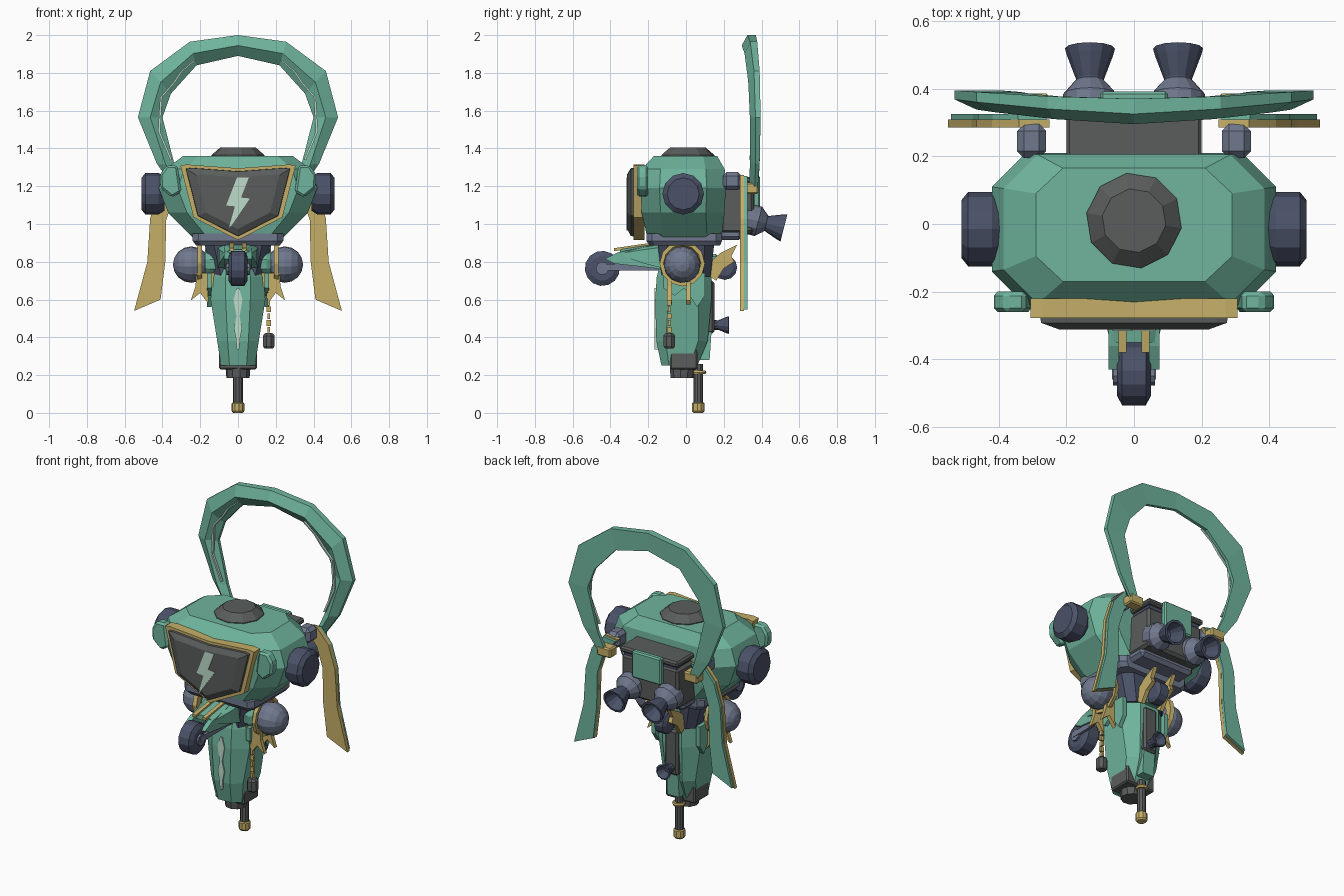
import bpy, bmesh
from math import sin, cos, pi
from mathutils import Vector

if "Cube" in bpy.data.objects:
    bpy.data.objects.remove(bpy.data.objects["Cube"])

COL = dict(green=(.16, .46, .34), gold=(.56, .43, .14), navy=(.07, .085, .14),
           dark=(.10, .11, .105), steel=(.16, .19, .27), pale=(.52, .72, .6))
MATS = {}
for n, c in COL.items():
    MATS[n] = bpy.data.materials.new(n)
    MATS[n].diffuse_color = (*c, 1)


def loft(name, rings, mat, mirror=False, bevel=0, smooth=False):
    """Skin equal-length rings of points, capping both ends."""
    bm = bmesh.new()
    vs = [[bm.verts.new(p) for p in r] for r in rings]
    n = len(vs[0])
    for a, b in zip(vs, vs[1:]):
        for i in range(n):
            j = (i + 1) % n
            bm.faces.new((a[i], a[j], b[j], b[i]))
    bm.faces.new(vs[0])
    bm.faces.new(vs[-1])
    bmesh.ops.recalc_face_normals(bm, faces=bm.faces)
    me = bpy.data.meshes.new(name)
    bm.to_mesh(me)
    bm.free()
    me.materials.append(MATS[mat])
    ob = bpy.data.objects.new(name, me)
    bpy.context.collection.objects.link(ob)
    if bevel:
        m = ob.modifiers.new("Bevel", 'BEVEL')
        m.width, m.segments = bevel, 1
    if mirror:
        m = ob.modifiers.new("Mirror", 'MIRROR')
        m.use_mirror_merge = False
    return ob


def prism(name, pts, d0, d1, mat, axis='y', **k):
    """Extrude an outline: (x,z) along y, or (y,z) along x."""
    f = (lambda a, b, d: (a, d, b)) if axis == 'y' else (lambda a, b, d: (d, a, b))
    return loft(name, [[f(a, b, d) for a, b in pts] for d in (d0, d1)], mat, **k)


def box(name, x, y, z, mat, **k):
    return prism(name, [(x[0], z[0]), (x[1], z[0]), (x[1], z[1]), (x[0], z[1])], *y, mat, **k)


def turned(name, o, d, prof, mat, n=12, **k):
    """Surface of revolution from o along d; prof = (distance, radius)."""
    o, d = Vector(o), Vector(d).normalized()
    u = d.orthogonal().normalized()
    v = d.cross(u)
    a = [(i + .5) * 2 * pi / n for i in range(n)]
    return loft(name, [[o + d * t + (u * cos(q) + v * sin(q)) * r for q in a] for t, r in prof], mat, **k)


def octo(z, hx, y0, y1, cx, cy):
    """Chamfered rectangle at height z."""
    return [(hx, y0 + cy, z), (hx, y1 - cy, z), (hx - cx, y1, z), (cx - hx, y1, z),
            (-hx, y1 - cy, z), (-hx, y0 + cy, z), (cx - hx, y0, z), (hx - cx, y0, z)]


# Head, crown cap and ear drums
loft("head", [octo(.91, .22, -.17, .15, .06, .06), octo(.95, .26, -.21, .19, .08, .08),
              octo(1.06, .37, -.235, .205, .1, .1), octo(1.19, .42, -.24, .21, .1, .1),
              octo(1.29, .385, -.235, .205, .1, .1), octo(1.36, .29, -.17, .165, .08, .075)], "green")
turned("crown_cap", (0, .01, 1.34), (0, 0, 1), [(0, .142), (.025, .142), (.065, .095)], "dark", 10)
turned("ear_drum", (.39, -.015, 1.16), (1, 0, 0), [(0, .09), (.03, .11), (.1, .11), (.12, .085)], "navy", mirror=True)

# Visor: gold frame, bowed screen, bolt mark
frame = [(-.305, 1.31), (-.27, 1.315), (0, 1.295), (.27, 1.315), (.305, 1.31), (.235, 1.035), (0, .915), (-.235, 1.035)]
prism("visor_frame", frame, -.22, -.278, "gold")
loft("visor_screen", [[(x * s, y, 1.125 + (z - 1.125) * s) for x, z in frame]
                      for s, y in ((.91, -.27), (.9, -.292), (.72, -.312))], "dark")
prism("bolt_mark", [(-.005, 1.247), (.058, 1.247), (.016, 1.14), (.063, 1.135), (-.053, .965),
                    (-.016, 1.093), (-.063, 1.098)], -.29, -.316, "pale")
prism("cheek_tab", [(.32, 1.31), (.38, 1.31), (.415, 1.26), (.41, 1.19), (.35, 1.14), (.3, 1.17)],
      -.26, -.2, "green", mirror=True, bevel=.012)

# Halo: two tapering half loops with a ridge on the front
st = [((0, 2), (0, 1.89), .295, .37), ((.255, 1.965), (.22, 1.84), .31, .377), ((.465, 1.81), (.355, 1.69), .33, .39),
      ((.53, 1.565), (.40, 1.565), .338, .395), ((.43, 1.32), (.335, 1.31), .338, .39), ((.34, 1.19), (.28, 1.18), .335, .38)]
rings, line = [], []
for (ox, oz), (ix, iz), f, b in st:
    mx, mz = ox * .5 + ix * .5, oz * .5 + iz * .5
    rings.append([(ox, b, oz), (ox, f + .03, oz), (mx, f, mz), (ix, b - .02, iz), (ix, b, iz)])
    line.append(Vector((mx * .45 + ix * .55, f * .5 + b * .5 - .022, mz * .45 + iz * .55)))
loft("halo", rings, "green", mirror=True)
zig = [line[1].lerp(line[4], 0)] + [line[i].lerp(line[i + 1], t) + Vector((o, 0, 0))
      for i, t, o in ((1, .4, .01), (1, .8, -.01), (2, .3, .012), (2, .8, -.008), (3, .3, .01), (3, .9, -.01))]
loft("halo_trace", [[p + Vector((a, b, 0)) for a, b in ((-.006, -.005), (.006, -.005), (.006, .01), (-.006, .01))]
                    for p in zig], "pale", mirror=True)
box("halo_socket", (.25, .345), (.315, .385), (1.16, 1.22), "gold", mirror=True, bevel=.008)
box("halo_mount", (.26, .345), (.195, .295), (1.18, 1.275), "steel", mirror=True, bevel=.02)

# Hanging ribbons: gold front, green back
rib = [(.25, 1.25), (.34, 1.26), (.42, 1.17), (.465, 1.03), (.48, .8), (.55, .54), (.41, .6), (.385, .8), (.38, 1.02), (.34, 1.14)]
prism("ribbon_front", rib, .285, .308, "gold", mirror=True)
prism("ribbon_back", [(.395 + (x - .395) * .94, .9 + (z - .9) * .98) for x, z in rib], .308, .325, "green", mirror=True)

# Backpack with twin thrusters
box("backpack", (-.195, .195), (.18, .36), (.95, 1.2), "dark", bevel=.015)
box("backpack_lip", (-.2, .2), (.18, .37), (1.215, 1.25), "dark", bevel=.01)
box("backpack_seam", (-.18, .18), (.18, .35), (1.19, 1.225), "navy")
box("backpack_plate", (-.1, .1), (.355, .392), (1.09, 1.255), "green", bevel=.008)
box("backpack_base", (-.19, .19), (.1, .3), (.915, .975), "steel", bevel=.02)
dirn = (0, .97, -.25)
turned("thruster_collar", (.13, .32, 1.03), dirn, [(0, .08), (.065, .08), (.1, .05), (.11, .04)], "steel", mirror=True)
turned("thruster_nozzle", (.13, .41, 1.007), dirn, [(0, .042), (.02, .042), (.09, .068), (.112, .074), (.112, .06),
                                                   (.03, .03)], "navy", mirror=True)

# Neck, trunk and shoulders
loft("neck_plate", [octo(.885, .22, -.19, .18, .03, .03), octo(.91, .24, -.21, .19, .03, .03),
                    octo(.95, .24, -.21, .19, .03, .03)], "steel")
loft("trunk", [octo(.72, .13, -.13, .13, .04, .04), octo(.9, .18, -.15, .15, .05, .05)], "navy")
turned("shoulder_barrel", (.05, -.04, .80), (1, 0, 0), [(0, .085), (.1, .085), (.125, .07)], "green", 10, mirror=True)
turned("shoulder_ring", (.19, -.02, .79), (1, 0, 0), [(0, .115), (.025, .12), (.025, .1), (.0, .09)], "gold", 12, mirror=True)
turned("shoulder_axle", (.1, -.02, .785), (1, 0, 0), [(0, .05), (.12, .05)], "dark", 8, mirror=True)
ball = [(-.097 * cos(i * pi / 8), max(.004, .097 * sin(i * pi / 8))) for i in range(9)]
turned("shoulder_ball", (.247, -.02, .785), (1, 0, 0), ball, "steel", 14, mirror=True)

# Front fork and wheel
wheel = [(-.05, .065), (-.035, .093), (.035, .093), (.05, .065)]
turned("front_wheel", (0, -.443, .765), (1, 0, 0), wheel, "navy", 14)
turned("front_hub", (-.062, -.443, .765), (1, 0, 0), [(0, .035), (.124, .035)], "steel", 10)
prism("fork_prong", [(-.46, .755), (-.46, .785), (-.12, .8), (-.12, .755)], .05, .065, "steel", axis='x', mirror=True)
prism("fork_cover", [(-.43, .815), (-.36, .85), (-.14, .895), (-.12, .76), (-.2, .77), (-.38, .79)], .045, .075,
      "green", axis='x', mirror=True)
loft("fork_hood", [[(-w, y, z0), (w, y, z0), (w, y, z1), (w * .6, y, z1 + .02), (-w * .6, y, z1 + .02), (-w, y, z1)]
                   for y, w, z0, z1 in ((-.1, .11, .76, .88), (-.22, .1, .79, .865), (-.35, .07, .835, .845))], "green")
prism("fork_trim", [(-.38, .857), (-.38, .872), (-.14, .907), (-.14, .88)], .022, .046, "gold", axis='x', mirror=True)

# Rear wheel with gold fins
turned("rear_wheel", (0, .205, .77), (1, 0, 0), [(-.04, .045), (-.028, .066), (.028, .066), (.04, .045)], "navy")
prism("rear_fin", [(.27, .89), (.18, .845), (.1, .775), (.13, .72), (.16, .70), (.2, .765), (.255, .80), (.24, .83)],
      .055, .08, "gold", axis='x', mirror=True)
box("rear_bracket", (-.06, .06), (.1, .17), (.72, .84), "green", bevel=.012)

# Jagged skirt plates
skirt = [(.1, .74), (.22, .74), (.225, .67), (.25, .595), (.2, .635), (.155, .575), (.16, .65), (.12, .68)]
prism("skirt_front", skirt, -.1, -.075, "gold", mirror=True)
prism("skirt_rear", skirt, .0, .025, "gold", mirror=True)
prism("skirt_side", [(-.12, .74), (.1, .74), (.1, .62), (.06, .56), (-.01, .66), (-.06, .62), (-.12, .66)], .14, .165,
      "green", axis='x', mirror=True)

# Tapered leg body
loft("leg_body", [octo(.25, .09, -.13, .06, .045, .04), octo(.38, .11, -.157, .115, .055, .05),
                  octo(.6, .145, -.163, .135, .08, .07), octo(.72, .135, -.155, .135, .07, .06),
                  octo(.86, .11, -.12, .12, .05, .04)], "green")
box("leg_side_panel", (-.1, .1), (-.085, .06), (.23, .35), "dark", bevel=.008)
turned("leg_cap", (0, -.02, .185), (0, 0, 1), [(0, .062), (.045, .066), (.08, .066)], "dark", 10)
half = [(.006, .335), (.012, .4), (.022, .45), (.008, .51), (.024, .6), (.006, .66)]
prism("leg_trace", half + [(-x, z) for x, z in half[::-1]], -.14, -.1675, "pale")
box("leg_back_panel", (-.045, .045), (.1, .15), (.42, .7), "dark", bevel=.012)
prism("leg_back_fin", [(.06, .28), (.125, .28), (.135, .43), (.08, .45)], -.04, .04, "green", axis='x')
turned("leg_thruster", (0, .14, .465), (0, 1, 0), [(0, .028), (.03, .025), (.085, .048), (.088, .04), (.04, .02)], "navy", 10)

# Landing peg
turned("peg", (0, .065, .04), (0, 0, 1), [(0, .026), (.22, .026)], "dark", 10)
turned("peg_foot", (0, .065, 0), (0, 0, 1), [(0, .026), (.01, .034), (.05, .034), (.056, .028)], "gold", 10)
turned("peg_collar", (0, .07, .205), (0, 0, 1), [(0, .034), (.01, .038), (.02, .034)], "gold", 10)

# Chain and weight hanging on one side
for i in range(7):
    w = .012 if i % 2 else .007
    box("chain_link", (.163 - w, .163 + w), (-.089 - .019 + w, -.089 + .019 - w), (.425 + i * .036, .455 + i * .036), "gold")
turned("chain_weight", (.163, -.089, .342), (0, 0, 1), [(0, .025), (.012, .034), (.066, .034), (.08, .022)], "dark", 8)

for m in bpy.data.materials:
    if m.users and not m.is_grease_pencil:
        m.use_nodes = True
        m.node_tree.nodes["Principled BSDF"].inputs["Base Color"].default_value = m.diffuse_color
